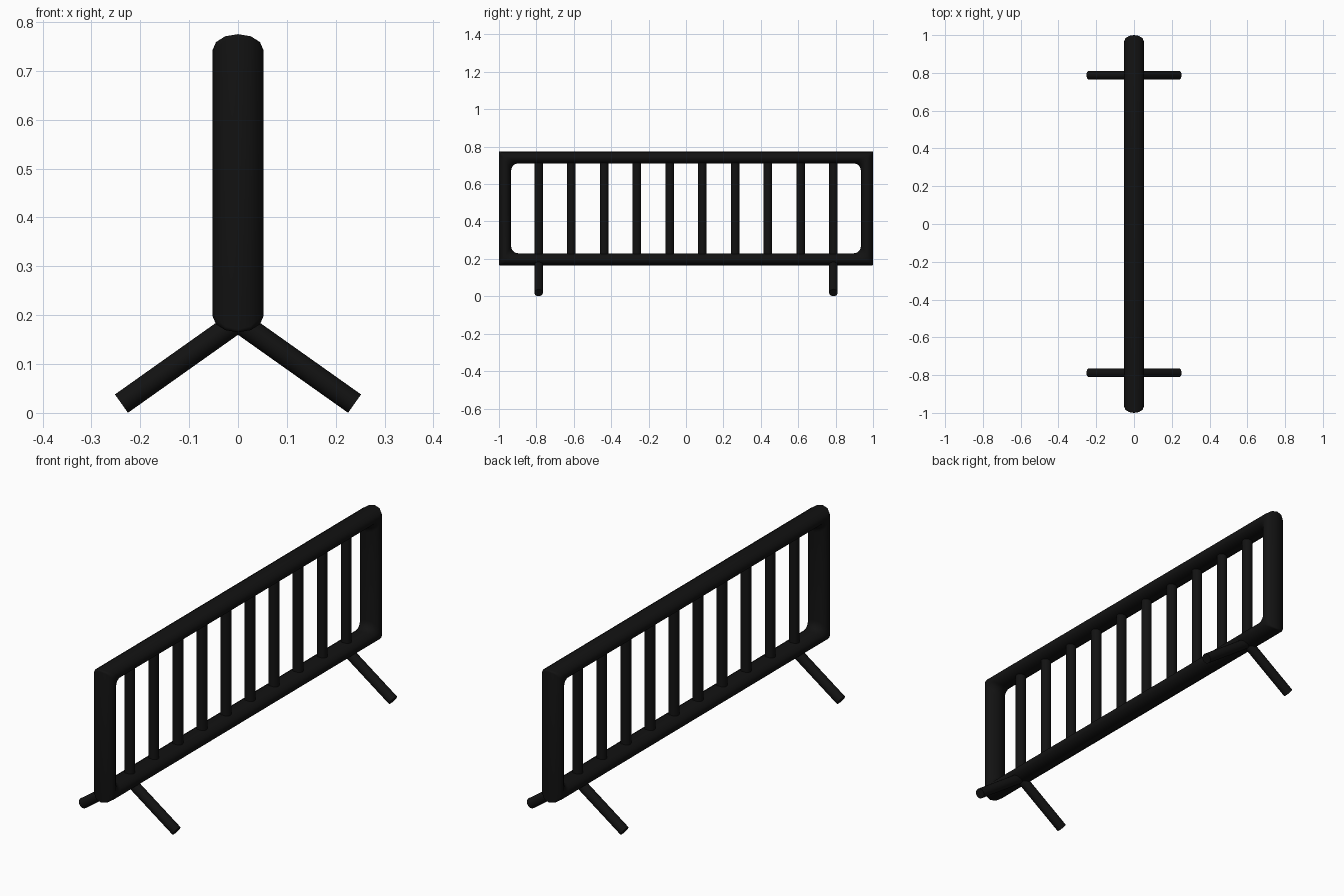
import bpy, bmesh
from math import cos, sin, pi
from mathutils import Vector

if "Cube" in bpy.data.objects:
    bpy.data.objects.remove(bpy.data.objects["Cube"])

black = bpy.data.materials.new("black_paint")
black.diffuse_color = (0.006, 0.006, 0.006, 1)
black.use_nodes = True
black.node_tree.nodes["Principled BSDF"].inputs["Base Color"].default_value = black.diffuse_color


def finish(obj):
    obj.data.materials.append(black)
    bpy.ops.object.select_all(action='DESELECT')
    obj.select_set(True)
    bpy.context.view_layer.objects.active = obj
    bpy.ops.object.shade_smooth_by_angle(angle=0.7)


def tube(name, a, b, radius):
    a, b = Vector(a), Vector(b)
    bpy.ops.mesh.primitive_cylinder_add(vertices=16, radius=radius,
                                        depth=(b - a).length, location=(a + b) / 2)
    obj = bpy.context.object
    obj.name = name
    obj.rotation_euler = (b - a).to_track_quat('Z', 'Y').to_euler()
    finish(obj)


def rounded_rect(x, hy, hz, r, steps=5):
    pts = []
    for q, (sy, sz) in enumerate([(1, 1), (-1, 1), (-1, -1), (1, -1)]):
        for i in range(steps + 1):
            t = (q + i / steps) * pi / 2
            pts.append((x, sy * (hy - r) + r * cos(t), 0.47 + sz * (hz - r) + r * sin(t)))
    return pts


# Outer frame: oval section swept around a rectangle, tight outside, rounded inside
SIDES = 12
bm = bmesh.new()
rings = []
for k in range(SIDES):
    a = 2 * pi * k / SIDES
    d = 0.0325 * sin(a)
    r = 0.022 - 0.016 * sin(a)
    rings.append([bm.verts.new(p) for p in
                  rounded_rect(0.052 * cos(a), 0.9675 + d, 0.2725 + d, r)])
n = len(rings[0])
for k in range(SIDES):
    p, q = rings[k], rings[(k + 1) % SIDES]
    for i in range(n):
        j = (i + 1) % n
        bm.faces.new((p[i], p[j], q[j], q[i]))
bmesh.ops.recalc_face_normals(bm, faces=bm.faces)
mesh = bpy.data.meshes.new("frame")
bm.to_mesh(mesh)
bm.free()
frame = bpy.data.objects.new("frame", mesh)
bpy.context.collection.objects.link(frame)
finish(frame)

# Ten upright bars
for i in range(10):
    y = -0.788 + i * 1.576 / 9
    tube(f"bar_{i + 1}", (0, y, 0.20), (0, y, 0.74), 0.023)

# Splayed legs under the outermost bars
for y, end in ((-0.788, "front"), (0.788, "back")):
    for s, side in ((-1, "left"), (1, "right")):
        tube(f"{end}_{side}_leg", (0, y, 0.188), (s * 0.2385, y, 0.019), 0.023)
